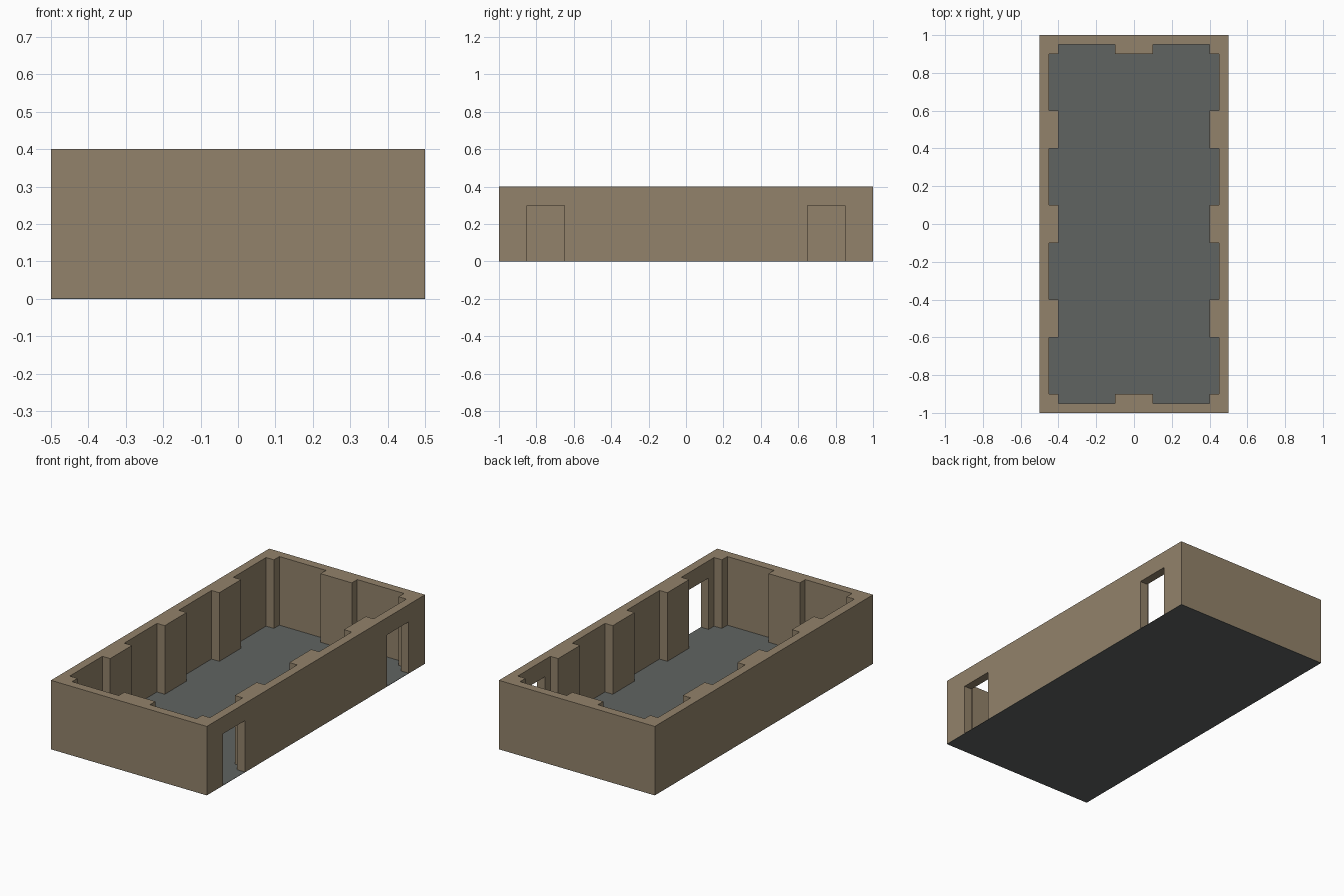
import bpy, bmesh

if "Cube" in bpy.data.objects:
    bpy.data.objects.remove(bpy.data.objects["Cube"])

def material(name, rgb):
    m = bpy.data.materials.new(name)
    m.diffuse_color = (*rgb, 1)
    m.use_nodes = True
    m.node_tree.nodes["Principled BSDF"].inputs["Base Color"].default_value = m.diffuse_color
    return m

stone = material("tan stone", (0.29, 0.225, 0.145))
slate = material("grey floor", (0.118, 0.127, 0.121))

def add_object(name, bm, mat):
    bmesh.ops.recalc_face_normals(bm, faces=bm.faces)
    me = bpy.data.meshes.new(name)
    bm.to_mesh(me)
    bm.free()
    ob = bpy.data.objects.new(name, me)
    me.materials.append(mat)
    bpy.context.collection.objects.link(ob)
    return ob

def box(name, lo, hi, mat):
    bm = bmesh.new()
    bmesh.ops.create_cube(bm, size=1)
    for v in bm.verts:
        v.co = [l + (c + 0.5) * (h - l) for l, h, c in zip(lo, hi, v.co)]
    return add_object(name, bm, mat)

FLOOR, TOP = 0.002, 0.4

# floor slab under the whole room
box("floor", (-0.5, -1, 0), (0.5, 1, FLOOR), slate)

# inner outline with wall recesses: one quarter, mirrored twice
quarter = [(0.4, 0.1), (0.45, 0.1), (0.45, 0.4), (0.4, 0.4), (0.4, 0.6),
           (0.45, 0.6), (0.45, 0.9), (0.4, 0.9), (0.4, 0.95), (0.1, 0.95), (0.1, 0.9)]
half = quarter + [(-x, y) for x, y in reversed(quarter)]
inner = half + [(x, -y) for x, y in reversed(half)]
outer = [(0.5, -1), (0.5, 1), (-0.5, 1), (-0.5, -1)]

# walls: ring between both outlines, extruded upward
bm = bmesh.new()
edges = []
for loop in (outer, inner):
    vs = [bm.verts.new((x, y, FLOOR)) for x, y in loop]
    edges += [bm.edges.new((vs[i - 1], vs[i])) for i in range(len(vs))]
bmesh.ops.triangle_fill(bm, use_beauty=True, use_dissolve=False, edges=edges)
res = bmesh.ops.extrude_face_region(bm, geom=bm.faces[:], use_keep_orig=True)
for g in res["geom"]:
    if isinstance(g, bmesh.types.BMVert):
        g.co.z = TOP
walls = add_object("walls", bm, stone)

# two doorways in the right wall
for side, y in (("front", -0.75), ("back", 0.75)):
    cutter = box(side + "_door_cutter", (0.425, y - 0.1, -0.1), (0.6, y + 0.1, 0.3), stone)
    cutter.hide_render = True
    cutter.hide_set(True)
    mod = walls.modifiers.new(side + "_doorway", 'BOOLEAN')
    mod.operation = 'DIFFERENCE'
    mod.solver = 'EXACT'
    mod.object = cutter
